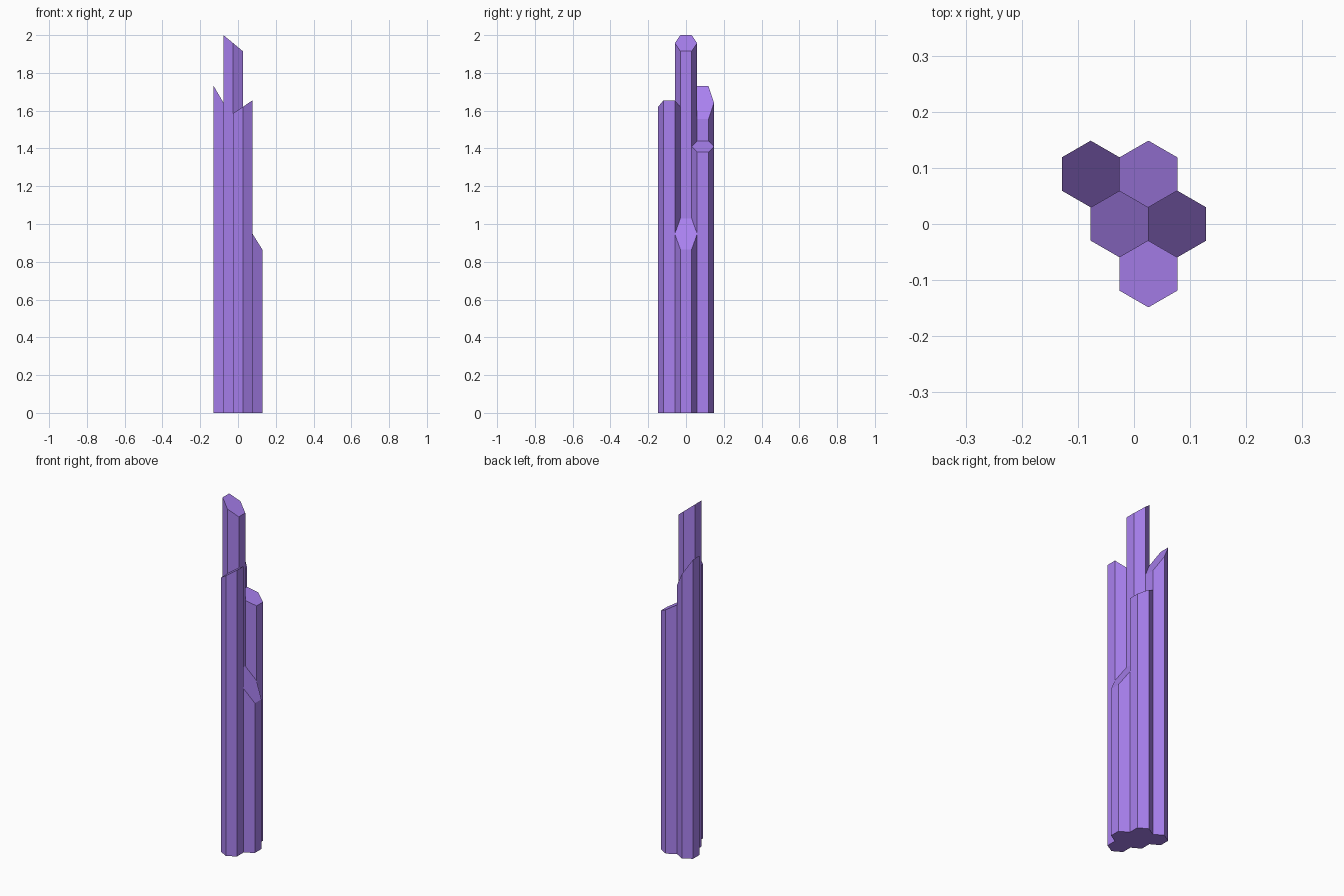
import bpy, bmesh, math

if "Cube" in bpy.data.objects:
    bpy.data.objects.remove(bpy.data.objects["Cube"])

R = 0.0594                      # hexagon radius
W = R * math.sqrt(3)            # column spacing in x
D = R * 1.5                     # row spacing in y

mat = bpy.data.materials.new("purple_crystal")
mat.diffuse_color = (0.40, 0.22, 0.87, 1)
mat.use_nodes = True
mat.node_tree.nodes["Principled BSDF"].inputs["Base Color"].default_value = mat.diffuse_color


def column(name, x, y, z_left, z_right):
    """Hexagonal column whose top slopes from z_left (-x) to z_right (+x)."""
    bm = bmesh.new()
    ring = [(R * math.sin(i * math.pi / 3), R * math.cos(i * math.pi / 3))
            for i in range(6)][::-1]
    low = [bm.verts.new((x + px, y + py, 0)) for px, py in ring]
    top = [bm.verts.new((x + px, y + py,
                         z_left + (z_right - z_left) * (px / W + 0.5)))
           for px, py in ring]
    bm.faces.new(low[::-1])
    bm.faces.new(top)
    for i in range(6):
        j = (i + 1) % 6
        bm.faces.new((low[i], low[j], top[j], top[i]))
    me = bpy.data.meshes.new(name)
    bm.to_mesh(me)
    bm.free()
    me.materials.append(mat)
    bpy.context.collection.objects.link(bpy.data.objects.new(name, me))


# Five columns packed in a honeycomb, each cut at its own slant
column("column_tall",       -W / 4,     0,  2.00, 1.915)
column("column_back_left",  -W * 0.75,  D,  1.73, 1.555)
column("column_back_right",  W / 4,     D,  1.44, 1.38)
column("column_front",       W / 4,    -D,  1.585, 1.655)
column("column_short",       W * 0.75,  0,  1.03, 0.865)
